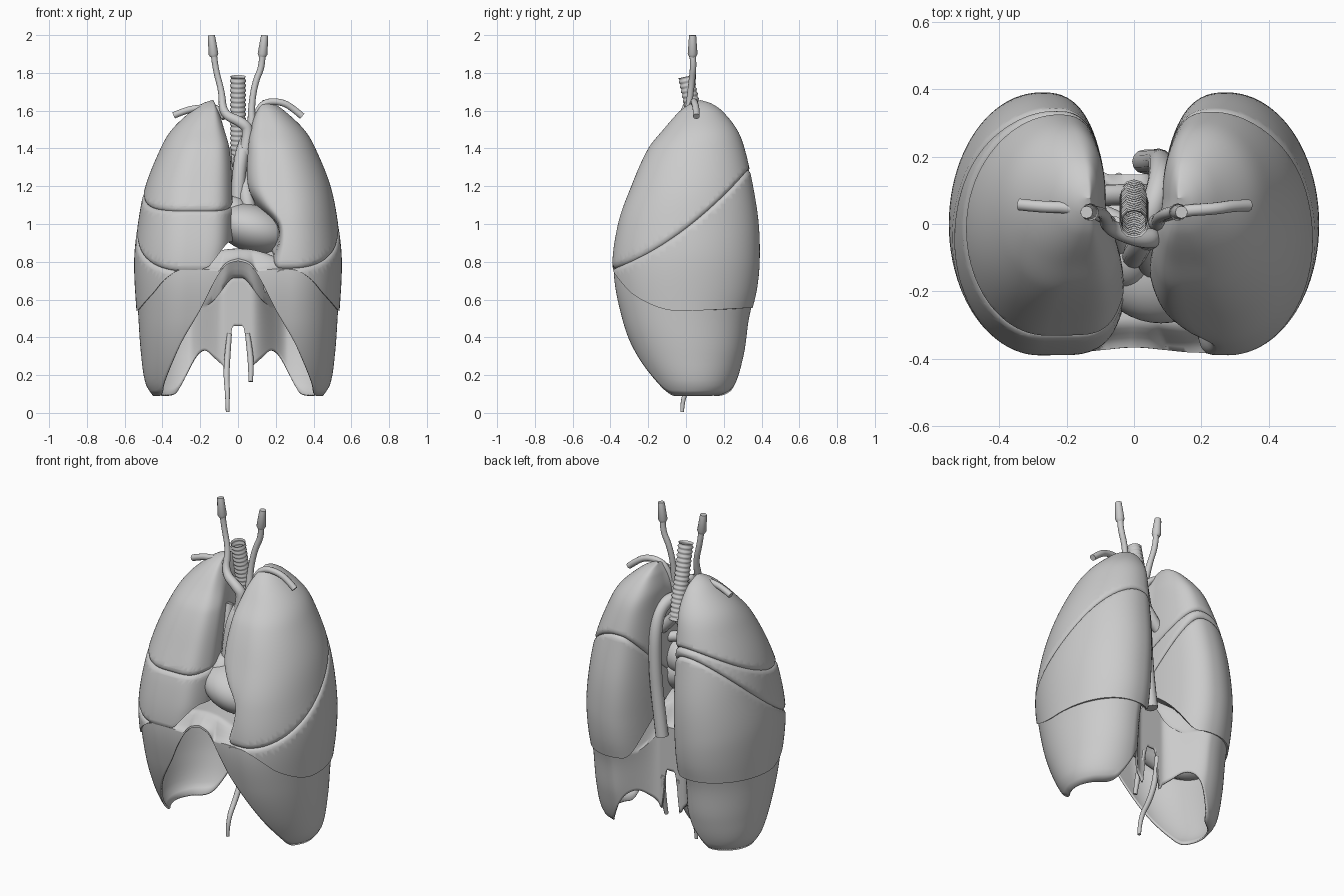
import bpy, bmesh, math
from mathutils import Vector

if "Cube" in bpy.data.objects:
    bpy.data.objects.remove(bpy.data.objects["Cube"])

grey = bpy.data.materials.new("soft grey")
grey.use_nodes = True
grey.diffuse_color = (0.6, 0.6, 0.6, 1)
grey.node_tree.nodes["Principled BSDF"].inputs["Base Color"].default_value = (0.6, 0.6, 0.6, 1)


def smooth(v):
    v = min(1, max(0, v))
    return v * v * (3 - 2 * v)


def curve_at(table, q):
    """Smooth interpolation through (key, value) pairs."""
    n = len(table)
    if q <= table[0][0]:
        return table[0][1]
    if q >= table[-1][0]:
        return table[-1][1]
    i = next(k for k in range(n - 1) if q <= table[k + 1][0])

    def slope(k):
        a, b = table[max(k - 1, 0)], table[min(k + 1, n - 1)]
        return (b[1] - a[1]) / (b[0] - a[0])
    (x0, y0), (x1, y1) = table[i], table[i + 1]
    h = x1 - x0
    u = (q - x0) / h
    return (y0 + (y1 - y0) * smooth(u) + h * slope(i) * u * (1 - u) ** 2
            - h * slope(i + 1) * u * u * (1 - u))


def finish(name, bm, angle=40):
    bmesh.ops.recalc_face_normals(bm, faces=bm.faces)
    me = bpy.data.meshes.new(name)
    bm.to_mesh(me)
    bm.free()
    ob = bpy.data.objects.new(name, me)
    bpy.context.collection.objects.link(ob)
    me.materials.append(grey)
    bpy.ops.object.select_all(action='DESELECT')
    ob.select_set(True)
    bpy.context.view_layer.objects.active = ob
    bpy.ops.object.shade_smooth_by_angle(angle=math.radians(angle))
    return ob


def bridge(bm, rows):
    for a, b in zip(rows, rows[1:]):
        for i in range(len(a)):
            j = (i + 1) % len(a)
            bm.faces.new((a[i], a[j], b[j], b[i]))


def cap(bm, row, point):
    tip = bm.verts.new(point)
    for i in range(len(row)):
        bm.faces.new((row[i], row[(i + 1) % len(row)], tip))


# Chest envelope by height: outer side, front, back and lobe centre
OUTER = [(.08, .45), (.15, .495), (.3, .52), (.5, .535), (.8, .55), (1, .53), (1.2, .49),
         (1.4, .41), (1.5, .35), (1.6, .245), (1.64, .185), (1.655, .14)]
FRONT = [(.08, -.12), (.13, -.17), (.3, -.27), (.5, -.345), (.75, -.39), (1, -.36), (1.2, -.29),
         (1.4, -.2), (1.5, -.12), (1.6, -.03), (1.64, .03), (1.655, .075)]
BACK = [(.08, .19), (.12, .25), (.3, .31), (.5, .34), (.65, .375), (.8, .39), (1, .385),
        (1.2, .355), (1.4, .31), (1.5, .27), (1.6, .19), (1.64, .13), (1.655, .08)]
CENTRE = [(.8, .28), (1.2, .25), (1.5, .19), (1.6, .155), (1.655, .135)]
# Inner side of the lungs, near the spine and at the front edge
INNER_BACK = [(.6, .085), (1.5, .085), (1.6, .105), (1.655, .13)]
INNER_LEFT = [(.6, .12), (.8, .16), (.9, .2), (1, .195), (1.1, .09), (1.2, .03), (1.4, .035),
              (1.55, .07), (1.655, .13)]
INNER_RIGHT = [(.7, .04), (.8, .02), (.9, 0), (1.2, .005), (1.4, .025), (1.5, .06), (1.6, .1),
               (1.655, .13)]
# Lower lung border from front to back
BORDER = [(-.39, .755), (-.36, .71), (-.3, .635), (-.2, .575), (-.1, .545), (0, .54), (.35, .555)]


def dome(x, y):
    """Height of the diaphragm roof."""
    return .87 - 1.13 * x * x - .6 * max(0, y)


def lung_point(t, z, inner):
    f, b = curve_at(FRONT, z), curve_at(BACK, z)
    c, s = math.cos(t), math.sin(t)
    cx = curve_at(CENTRE, z)
    if c >= 0:
        x = cx + (curve_at(OUTER, z) - cx) * c
    else:
        near = curve_at(INNER_BACK, z)
        xi = near + (curve_at(inner, z) - near) * smooth(-s / .7)
        x = cx - (cx - xi) * abs(c) ** (.55 + .18 * s)
    return x, (f + b) / 2 + (b - f) / 2 * s


def bend(y):
    """Gentle sag of the fissures along the depth."""
    return .5 * y * y


def lung(name, side, inner, fissures):
    bm = bmesh.new()
    n, levels, under = 88, 56, 8
    rows = [[] for _ in range(under + levels + 1)]
    for i in range(n):
        t = math.tau * i / n
        x, y = lung_point(t, .76, inner)
        low = curve_at(BORDER, y)
        low += (dome(x, y) + .04 - low) * smooth((.19 - x) / .12)
        # Hollow underside resting on the diaphragm
        x, y = lung_point(t, low, inner)
        for k in range(under):
            s = 1 - (k + 1) / (under + 1)
            px, py = x + (.28 - x) * s, y * (1 - s)
            z = low + (dome(px, py) + .012 - low) * smooth(3 * s)
            rows[k].append(bm.verts.new((side * px, py, z)))
        for k in range(levels + 1):
            z = low + (1.655 - low) * (1 - (1 - k / levels) ** 1.8)
            x, y = lung_point(t, z, inner)
            rows[under + k].append(bm.verts.new((side * x, y, z)))
    rows[:under] = rows[:under]
    bridge(bm, rows)
    cap(bm, rows[0], (side * .28, 0, dome(.28, 0) + .012))
    cap(bm, rows[-1], (side * .135, .078, 1.657))
    bmesh.ops.recalc_face_normals(bm, faces=bm.faces)
    # Rounded grooves along the fissures between the lobes
    width, moves = .02, {}
    planes = [(Vector(p), Vector(d).normalized()) for p, d in fissures]
    for v in bm.verts:
        v.co.z -= bend(v.co.y)
    for p, d in planes:
        for off in (-1, -.5, -.2, 0, .2, .5, 1):
            bmesh.ops.bisect_plane(bm, geom=bm.verts[:] + bm.edges[:] + bm.faces[:], dist=1e-5,
                                   plane_co=p + d * off * width, plane_no=d)
    for v in bm.verts:
        for k, (p, d) in enumerate(planes):
            dist = abs((v.co - p).dot(d)) / width
            above = k == 0 or (v.co - planes[0][0]).dot(planes[0][1]) > 0
            if dist < 1 and above:
                moves[v] = max(moves.get(v, 0), .015 * (1 - math.sqrt(dist)))
    for v in bm.verts:
        v.co.z += bend(v.co.y)
    bm.normal_update()
    for v, depth in moves.items():
        v.co -= v.normal * depth
    finish(name, bm, 50)


lung("left_lung", 1, INNER_LEFT, [((0, 0, .98), (0, -.745, 1))])
lung("right_lung", -1, INNER_RIGHT, [((0, 0, .965), (0, -.745, 1)), ((0, 0, 1.145), (0, -.38, 1))])

# Diaphragm: hanging outer wall with an arched rim, closed by a domed roof
RIM_FRONT = [(0, .805), (.06, .785), (.1, .74), (.15, .65), (.2, .55), (.3, .38), (.4, .19),
             (.46, .1), (.52, .09)]
RIM_BACK = [(0, .46), (.035, .44), (.05, .3), (.06, .22), (.08, .25), (.12, .29), (.17, .33),
            (.22, .3), (.3, .16), (.36, .1), (.5, .09)]


def wall_point(u, z):
    """u runs 0 to 1 from front centre to back centre around one side."""
    f, b, o = curve_at(FRONT, z), curve_at(BACK, z), curve_at(OUTER, z)
    if u < .25:
        x = .28 * u / .25
        return x, f + .015 * smooth((.2 - x) / .2)
    if u > .75:
        x = .28 * (1 - u) / .25
        return x, b + (min(b, .15) - b) * smooth((.27 - x) / .2)
    t = (u - .5) * math.tau
    return .28 + (o - .28) * math.cos(t), (f + b) / 2 + (b - f) / 2 * math.sin(t)


def diaphragm():
    bm = bmesh.new()
    half, levels, roof = 112, 18, 16
    ring = [(1, i / half) for i in range(half + 1)]
    ring += [(-1, i / half) for i in range(half - 1, 0, -1)]
    rows = [[] for _ in range(levels + roof)]
    for side, u in ring:
        x, y = wall_point(u, .5)
        mix = smooth((y + .12) / .24)
        rim = curve_at(RIM_FRONT, x) * (1 - mix) + curve_at(RIM_BACK, x) * mix
        top = curve_at(BORDER, wall_point(u, .68)[1]) + .015
        if u > .75:
            top += .16 * smooth((.18 - x) / .16)
        top = max(top, rim + .012)
        for k in range(levels):
            z = rim + (top - rim) * k / (levels - 1)
            x, y = wall_point(u, z)
            rows[k].append(bm.verts.new((side * x * .985, y * .98, z)))
        for k in range(1, roof + 1):
            s = k / (roof + 1)
            px, py = x * .985 * (1 - s), y * .98 * (1 - s) - .12 * s
            rows[levels + k - 1].append(bm.verts.new((
                side * px, py, top + (dome(px, py) - top) * smooth(3 * s))))
    bridge(bm, rows)
    cap(bm, rows[-1], (0, -.12, .87))
    mod = finish("diaphragm", bm, 60).modifiers.new("thickness", 'SOLIDIFY')
    mod.thickness = .01
    mod.offset = -1


diaphragm()


def tube(name, points, radius, radii=None, caps=True, kind='NURBS'):
    cu = bpy.data.curves.new(name, 'CURVE')
    cu.dimensions = '3D'
    cu.bevel_depth = radius
    cu.bevel_resolution = 4
    cu.use_fill_caps = caps
    sp = cu.splines.new(kind)
    sp.points.add(len(points) - 1)
    for i, p in enumerate(points):
        sp.points[i].co = (*p, 1)
        sp.points[i].radius = radii[i] if radii else 1
    if kind == 'NURBS':
        sp.order_u = 3
        sp.use_endpoint_u = True
        sp.resolution_u = 8
    else:
        sp.use_smooth = True
    cu.materials.append(grey)
    bpy.context.collection.objects.link(bpy.data.objects.new(name, cu))


# Windpipe with ridged rings, and its two branches
steps = 68
tube("windpipe", [(0, .09 * (1 - i / steps), 1.35 + .43 * i / steps) for i in range(steps + 1)],
     .043, [(1, 1, .88, .88)[i % 4] for i in range(steps + 1)], False, 'POLY')
for side, name in ((1, "left"), (-1, "right")):
    tube(name + "_bronchus", [(0, .085, 1.4), (side * .03, .09, 1.33), (side * .16, .08, 1.22)], .032)
    tube(name + "_lung_vessel", [(0, -.02, 1.2), (side * .06, .02, 1.22), (side * .16, .05, 1.18)], .03)
    tube(name + "_neck_cuff", [(side * .128, .035, 1.885), (side * .13, .035, 1.9),
                               (side * .14, .035, 1.99), (side * .141, .035, 2)],
         .026, [.7, 1, .75, .7], True, 'POLY')

# Great vessels
tube("aorta", [(0, -.1, 1.08), (0, -.09, 1.22), (.02, -.06, 1.38), (.05, .03, 1.46), (.08, .13, 1.42),
               (.08, .18, 1.3), (.075, .19, 1.1), (.06, .185, .9), (.03, .185, .68)], .036)
tube("pulmonary_trunk", [(.06, -.13, 1.05), (.04, -.11, 1.18), (.03, -.03, 1.25)], .04)
tube("upper_vein", [(-.04, -.08, 1.08), (-.05, -.04, 1.25), (-.06, 0, 1.4)], .025)
tube("right_neck_artery", [(.03, -.05, 1.36), (.065, -.04, 1.49), (.02, -.045, 1.54), (-.08, -.01, 1.58),
                           (-.085, .03, 1.7), (-.12, .04, 1.82), (-.128, .035, 1.9)],
     .018, [1.8, 1.7, 1.6, 1.3, .9, .9, .9])
tube("left_neck_artery", [(.06, .01, 1.4), (.075, 0, 1.5), (.07, .015, 1.62), (.09, .03, 1.75),
                          (.13, .04, 1.84), (.128, .035, 1.9)], .017, [1.7, 1.5, 1, 1, 1, 1])
tube("right_arm_artery", [(-.07, .005, 1.56), (-.1, .03, 1.62), (-.2, .05, 1.615), (-.27, .05, 1.605),
                          (-.34, .058, 1.575)], .018)
tube("left_arm_artery", [(.075, .01, 1.5), (.1, .025, 1.6), (.15, .04, 1.65), (.24, .045, 1.645),
                         (.3, .055, 1.605), (.34, .055, 1.57)], .018)

# Tendon strands below the diaphragm
tube("right_tendon", [(-.045, .14, .42), (-.055, .125, .32), (-.062, .07, .2), (-.055, -.02, .1),
                      (-.055, -.02, .005)], .016, [.8, 1, 1, .8, .6])
tube("left_tendon", [(.05, .14, .42), (.06, .135, .35), (.07, .11, .25), (.067, .09, .165)],
     .016, [.8, 1, 1, .7])


# Heart and its upper chambers
def blob(name, centre, size, tilt=0):
    bpy.ops.mesh.primitive_uv_sphere_add(segments=40, ring_count=24, radius=1, location=centre,
                                         rotation=(0, tilt, 0))
    ob = bpy.context.object
    ob.name = name
    ob.scale = size
    ob.data.materials.append(grey)
    bpy.ops.object.shade_smooth()


blob("heart", (.08, -.12, .975), (.2, .175, .125), .3)
blob("right_chamber", (-.02, -.09, 1.03), (.09, .11, .12))
blob("left_chamber", (.04, -.02, 1.08), (.1, .09, .1))
